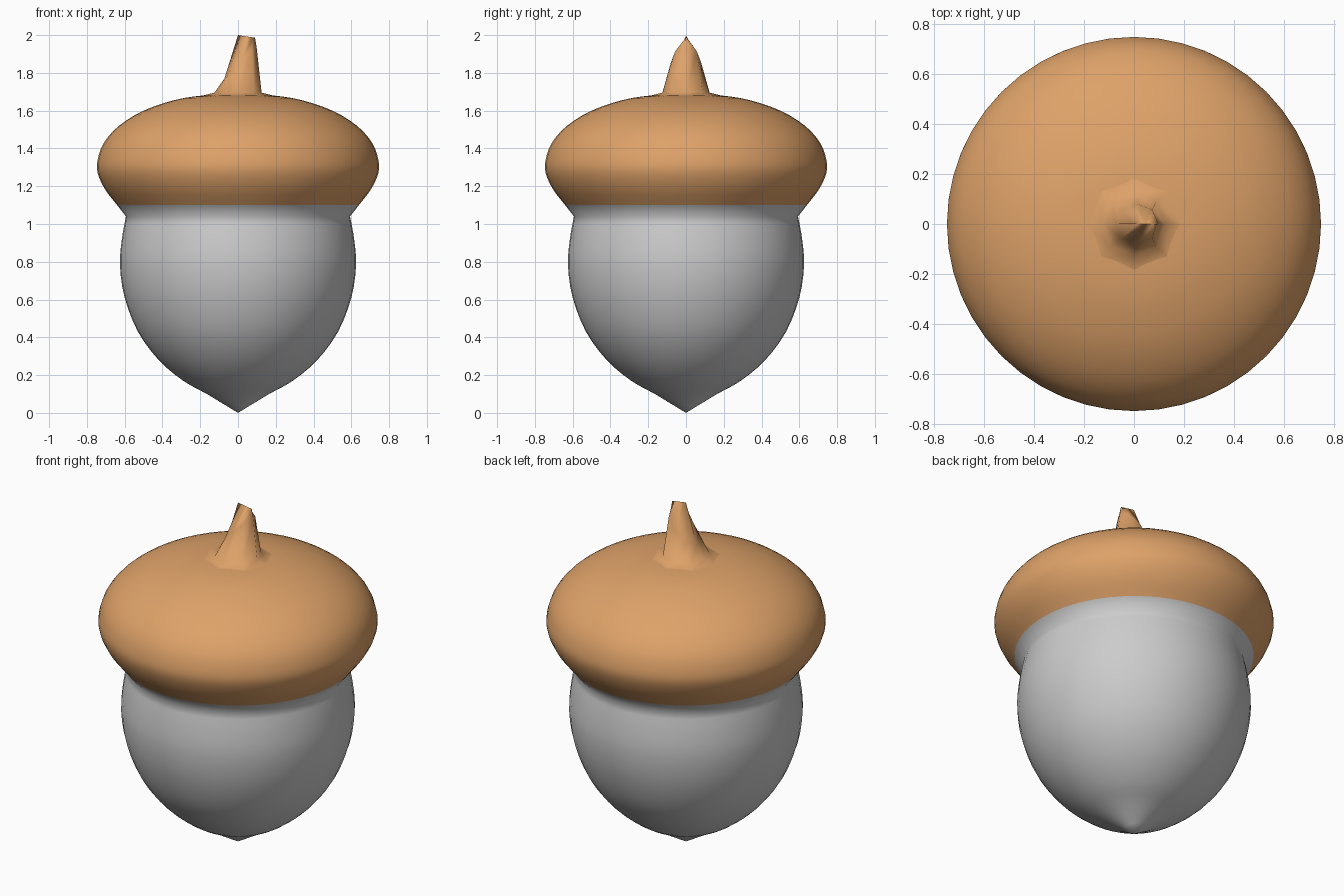
import bpy, bmesh, math
from mathutils import Vector

if "Cube" in bpy.data.objects:
    bpy.data.objects.remove(bpy.data.objects["Cube"])

SIDES = 48

brown = bpy.data.materials.new("cap_brown")
brown.diffuse_color = (0.73, 0.36, 0.14, 1)
brown.use_nodes = True
brown.node_tree.nodes["Principled BSDF"].inputs["Base Color"].default_value = brown.diffuse_color


def finish(name, bm, mat=None, angle=60):
    bmesh.ops.remove_doubles(bm, verts=bm.verts, dist=1e-4)
    bmesh.ops.recalc_face_normals(bm, faces=bm.faces)
    me = bpy.data.meshes.new(name)
    bm.to_mesh(me)
    bm.free()
    ob = bpy.data.objects.new(name, me)
    bpy.context.collection.objects.link(ob)
    if mat:
        me.materials.append(mat)
    bpy.ops.object.select_all(action='DESELECT')
    ob.select_set(True)
    bpy.context.view_layer.objects.active = ob
    bpy.ops.object.shade_smooth_by_angle(angle=math.radians(angle))
    return ob


def smooth_profile(pts, steps=3):
    """Catmull-Rom curve through (radius, z) points."""
    p = [Vector(q) for q in pts]
    p = [2 * p[0] - p[1]] + p + [2 * p[-1] - p[-2]]
    out = []
    for a, b, c, d in zip(p, p[1:], p[2:], p[3:]):
        for i in range(steps):
            t = i / steps
            out.append(0.5 * (2 * b + (c - a) * t + (2 * a - 5 * b + 4 * c - d) * t * t
                              + (3 * b - a - 3 * c + d) * t ** 3))
    return out + [p[-2]]


def skin(rings):
    bm = bmesh.new()
    loops = [[bm.verts.new(co) for co in r] for r in rings]
    for lo, hi in zip(loops, loops[1:]):
        n = len(lo)
        for i in range(n):
            j = (i + 1) % n
            bm.faces.new((lo[i], lo[j], hi[j], hi[i]))
    return bm


def ring(cx, rx, ry, z, tilt=0.0, n=SIDES):
    angs = [2 * math.pi * i / n for i in range(n)]
    return [(cx + rx * math.cos(a), ry * math.sin(a), z + tilt * math.cos(a)) for a in angs]


def lathe(pts):
    return skin([ring(0, r, r, z) for r, z in pts])


# nut: pointed base, round belly, narrow neck, flare under the cap
nut = smooth_profile([(0, 0), (0.165, 0.1), (0.29, 0.17), (0.42, 0.28), (0.53, 0.43),
                      (0.60, 0.61), (0.625, 0.78), (0.615, 0.92), (0.593, 1.04)])
finish("nut", lathe(nut + [Vector((0.64, 1.1))]))

# cap: flattened dome with a rolled rim
cap = smooth_profile([(0.64, 1.1), (0.705, 1.185), (0.743, 1.27), (0.743, 1.34), (0.71, 1.43),
                      (0.63, 1.52), (0.5, 1.6), (0.34, 1.655), (0.19, 1.68), (0, 1.69)])
finish("cap", lathe(cap), brown)

# stem: low-poly stub, tapering to a ridge along x
stem = [ring(0, 0.19, 0.19, 1.679, n=8),
        ring(0, 0.125, 0.125, 1.695, n=8),
        ring(0.013, 0.085, 0.08, 1.855, 0.085, n=8),
        ring(0.045, 0.045, 0, 1.993, -0.007, n=8)]
finish("stem", skin(stem), brown, 80)
